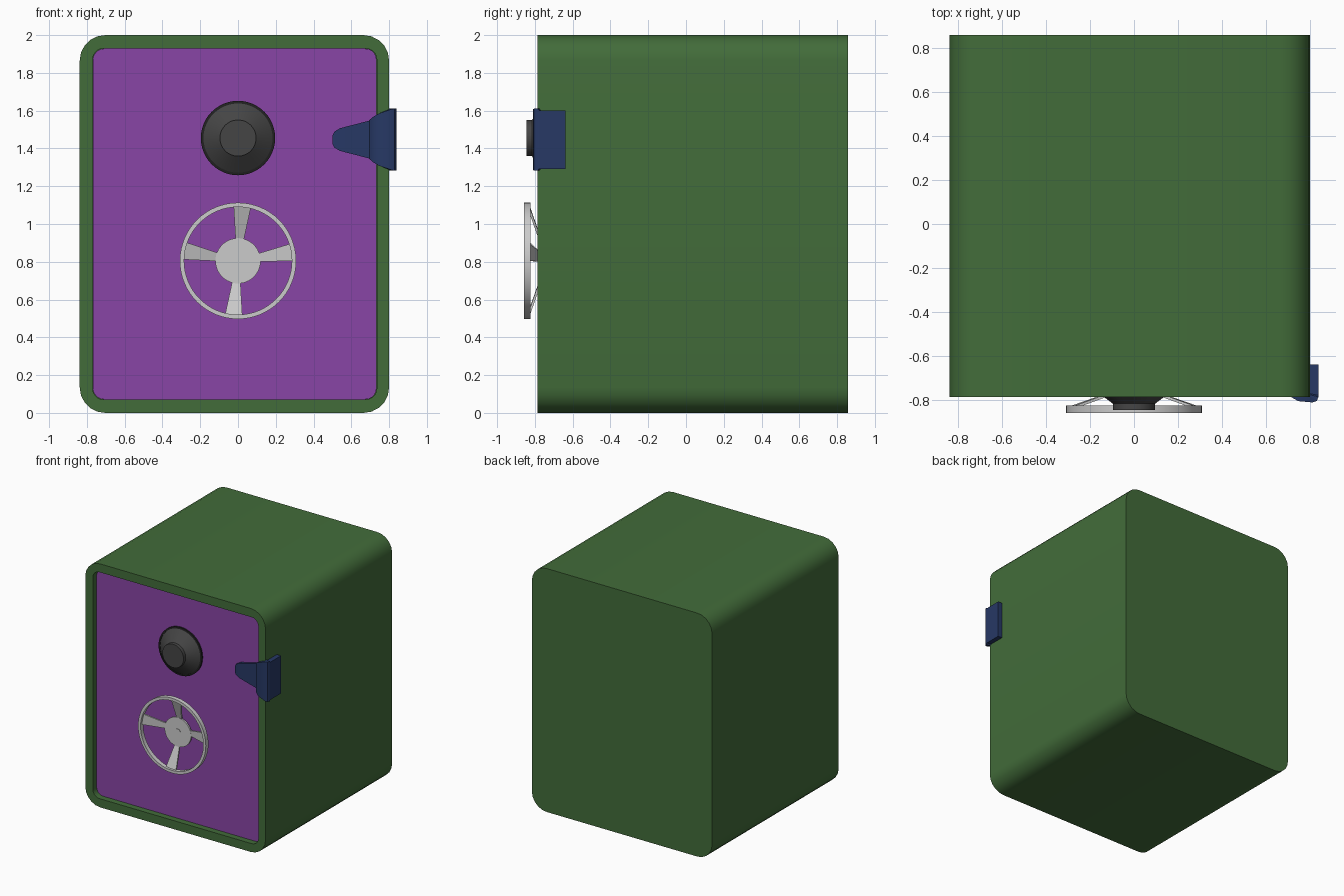
import bpy, bmesh
from math import sin, cos, pi, radians

if "Cube" in bpy.data.objects:
    bpy.data.objects.remove(bpy.data.objects["Cube"])


def material(name, rgb):
    m = bpy.data.materials.new(name)
    m.diffuse_color = (*rgb, 1)
    m.use_nodes = True
    m.node_tree.nodes["Principled BSDF"].inputs["Base Color"].default_value = m.diffuse_color
    return m


green = material("green_paint", (0.055, 0.15, 0.042))
purple = material("purple_paint", (0.25, 0.06, 0.38))
navy = material("navy_metal", (0.02, 0.04, 0.13))
dark = material("dark_metal", (0.06, 0.06, 0.06))
black = material("black_metal", (0.015, 0.015, 0.015))


def make(name, bm, mat=None, angle=35):
    bmesh.ops.recalc_face_normals(bm, faces=bm.faces)
    me = bpy.data.meshes.new(name)
    bm.to_mesh(me)
    bm.free()
    ob = bpy.data.objects.new(name, me)
    bpy.context.collection.objects.link(ob)
    if mat:
        me.materials.append(mat)
    bpy.ops.object.select_all(action='DESELECT')
    ob.select_set(True)
    bpy.context.view_layer.objects.active = ob
    bpy.ops.object.shade_smooth_by_angle(angle=radians(angle))
    return ob


def skin(bm, loops, cap=True, closed=False):
    """Bridge successive point loops with quads."""
    vs = [[bm.verts.new(p) for p in lp] for lp in loops]
    pairs = list(zip(vs, vs[1:])) + ([(vs[-1], vs[0])] if closed else [])
    for a, b in pairs:
        for i in range(len(a)):
            j = (i + 1) % len(a)
            bm.faces.new((a[i], a[j], b[j], b[i]))
    if cap and not closed:
        bm.faces.new(vs[0])
        bm.faces.new(vs[-1])


def rounded(x0, x1, z0, z1, r, y, n=5):
    pts = []
    corners = [(x1 - r, z1 - r), (x0 + r, z1 - r), (x0 + r, z0 + r), (x1 - r, z0 + r)]
    for k, (cx, cz) in enumerate(corners):
        for i in range(n + 1):
            a = pi / 2 * (k + i / n)
            pts.append((cx + r * cos(a), y, cz + r * sin(a)))
    return pts


def lathe(name, profile, cz, mat=None, closed=False, n=48):
    """Turn (radius, y) points around the y axis at height cz."""
    bm = bmesh.new()
    skin(bm, [[(r * cos(2 * pi * i / n), y, cz + r * sin(2 * pi * i / n))
               for i in range(n)] for r, y in profile], closed=closed)
    return make(name, bm, mat)


# Hollow body with an open front
FRONT, BACK = -0.785, 0.858
bm = bmesh.new()
skin(bm, [rounded(-0.838, 0.80, 0, 2, 0.135, BACK),
          rounded(-0.838, 0.80, 0, 2, 0.135, FRONT),
          rounded(-0.77, 0.735, 0.07, 1.93, 0.06, FRONT),
          rounded(-0.77, 0.735, 0.07, 1.93, 0.06, BACK - 0.07)])
make("safe_body", bm, green)

# Door set back in the opening
DOOR = -0.738
bm = bmesh.new()
skin(bm, [rounded(-0.768, 0.733, 0.072, 1.928, 0.058, DOOR + 0.08),
          rounded(-0.768, 0.733, 0.072, 1.928, 0.058, DOOR)])
make("door", bm, purple)

# Combination dial: dark rim, cone and raised knob
lathe("dial_rim", [(0.197, DOOR + 0.01), (0.197, -0.75), (0.183, -0.752),
                   (0.183, DOOR + 0.01)], 1.455, black, closed=True)
lathe("dial", [(0.184, DOOR + 0.01), (0.184, -0.748), (0.096, -0.816),
               (0.096, -0.844)], 1.455, dark)

# Hand wheel: ring, dished hub, bolt and four flared spokes
WZ = 0.805
lathe("wheel_ring", [(0.308, -0.858), (0.308, -0.823), (0.285, -0.823),
                     (0.285, -0.858)], WZ, closed=True, n=64)
lathe("wheel_hub", [(0.06, DOOR + 0.01), (0.06, -0.765), (0.12, -0.768),
                    (0.12, -0.782)], WZ)
lathe("wheel_bolt", [(0.027, -0.775), (0.027, -0.785)], WZ, n=24)
bm = bmesh.new()
for deg in (9, 85.5, 169.5, 265.5):
    c, s = cos(radians(deg)), sin(radians(deg))
    loops = []
    for r, half, y in ((0.105, 0.021, -0.776), (0.288, 0.046, -0.840)):
        loops.append([(r * c - t * s, yy, WZ + r * s + t * c)
                      for t, yy in ((-half, y), (half, y),
                                    (half, y + 0.013), (-half, y + 0.013))])
    skin(bm, loops)
make("wheel_spokes", bm)

# Latch strap wrapping from the door around the right corner
# rows: outer x, outer y, inner x, inner y, half height
rows = [(0.50, -0.755, 0.50, -0.73, 0.022), (0.51, -0.758, 0.51, -0.73, 0.042),
        (0.54, -0.76, 0.54, -0.73, 0.060), (0.695, -0.762, 0.70, -0.73, 0.100),
        (0.712, -0.785, 0.725, -0.735, 0.118), (0.745, -0.804, 0.745, -0.78, 0.138),
        (0.81, -0.81, 0.80, -0.782, 0.160), (0.829, -0.804, 0.798, -0.782, 0.164),
        (0.838, -0.785, 0.798, -0.775, 0.164), (0.838, -0.778, 0.798, -0.77, 0.155),
        (0.838, -0.638, 0.798, -0.638, 0.155)]
LZ = 1.447
bm = bmesh.new()
skin(bm, [[(ox, oy, LZ - h), (ox, oy, LZ + h), (ix, iy, LZ + h), (ix, iy, LZ - h)]
          for ox, oy, ix, iy, h in rows])
make("latch_strap", bm, navy, 30)
